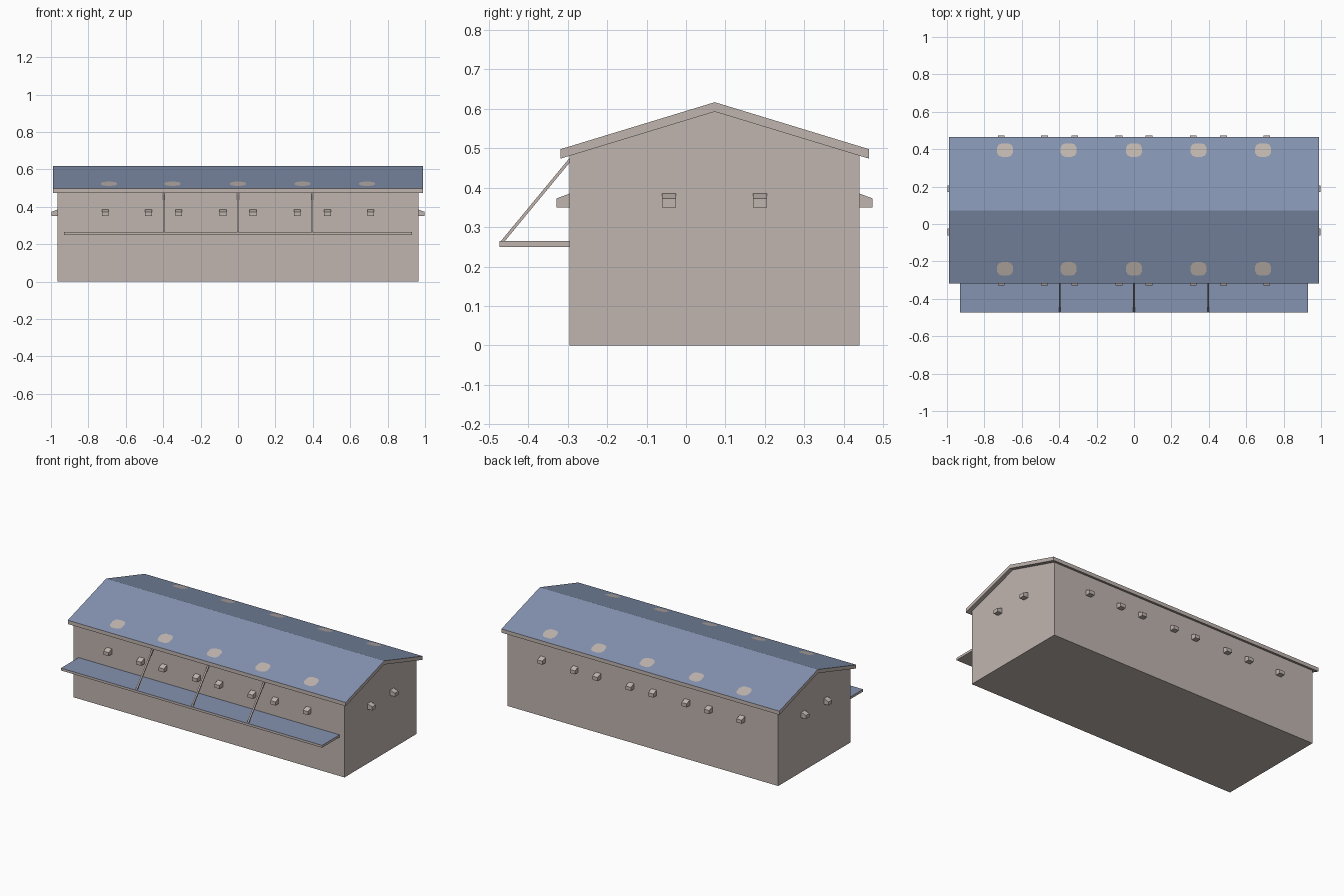
import bpy, math
from mathutils import Vector

if "Cube" in bpy.data.objects:
    bpy.data.objects.remove(bpy.data.objects["Cube"])


def lin(r, g, b):
    f = lambda c: c / 12.92 if c <= 0.04045 else ((c + 0.055) / 1.055) ** 2.4
    return (f(r / 255), f(g / 255), f(b / 255), 1.0)


def material(name, rgb):
    m = bpy.data.materials.new(name)
    m.diffuse_color = lin(*rgb)
    m.use_nodes = True
    m.node_tree.nodes["Principled BSDF"].inputs["Base Color"].default_value = m.diffuse_color
    return m


BEIGE = material("warm_beige", (192, 181, 175))
BLUE = material("slate_blue", (132, 147, 176))


def make(name, verts, faces, blue_top=False):
    """Mesh object; upward faces become blue when blue_top is set."""
    me = bpy.data.meshes.new(name)
    me.from_pydata(verts, [], faces)
    me.materials.append(BEIGE)
    me.materials.append(BLUE)
    me.update()
    if blue_top:
        for p in me.polygons:
            p.material_index = 1 if p.normal.z > 0.5 else 0
    ob = bpy.data.objects.new(name, me)
    bpy.context.collection.objects.link(ob)
    return ob


def prism(name, profile, x0, x1, blue_top=False):
    """Extrude a (y, z) profile, listed counter-clockwise seen from +x."""
    n = len(profile)
    verts = [(x, y, z) for x in (x0, x1) for y, z in profile]
    faces = [tuple(reversed(range(n))), tuple(range(n, 2 * n))]
    faces += [(i, (i + 1) % n, n + (i + 1) % n, n + i) for i in range(n)]
    return make(name, verts, faces, blue_top)


RIDGE, SLOPE = 0.073, 0.3045
FRONT, BACK, HALF = -0.295, 0.440, 0.965


def roof_z(y, ridge_z):
    return ridge_z - SLOPE * abs(y - RIDGE)


# gabled hall
prism("hall_walls", [(FRONT, 0), (BACK, 0), (BACK, roof_z(BACK, 0.593)),
                     (RIDGE, 0.593), (FRONT, roof_z(FRONT, 0.593))], -HALF, HALF)

# overhanging roof slab
a, b = -0.318, 0.464
prism("roof", [(a, roof_z(a, 0.593)), (RIDGE, 0.593), (b, roof_z(b, 0.593)),
               (b, roof_z(b, 0.617)), (RIDGE, 0.617), (a, roof_z(a, 0.617))],
      -0.99, 0.99, True)

# front awning with slanted tie rods
prism("awning", [(-0.473, 0.25), (FRONT, 0.25), (FRONT, 0.265), (-0.473, 0.265)],
      -0.93, 0.93, True)
for x in (-0.397, 0, 0.397):
    prism("awning_tie_rod", [(-0.471, 0.263), (-0.461, 0.263),
                             (FRONT, 0.464), (FRONT, 0.476)], x - 0.005, x + 0.005)


# wall lamps: small hooded boxes sitting against the walls
def lamp(pos, angle):
    ob = prism("wall_lamp", [(-0.033, 0.35), (0.002, 0.35), (0.002, 0.386),
                             (-0.033, 0.373)], -0.018, 0.018)
    ob.location = pos
    ob.rotation_euler.z = angle


for x in (0.08, 0.317, 0.478, 0.71):
    for s in (-1, 1):
        lamp((s * x, FRONT, 0), 0)
        lamp((s * x, BACK, 0), math.pi)
for y in (-0.043, 0.188):
    lamp((HALF, y, 0), math.pi / 2)
    lamp((-HALF, y, 0), -math.pi / 2)

# pale rounded patches painted on both roof slopes
for x in (-0.69, -0.35, 0, 0.345, 0.69):
    for yc in (-0.24, 0.395):
        pts = []
        for i in range(12):
            t = 2 * math.pi * (i + 0.5) / 12
            c, s = math.cos(t), math.sin(t)
            px = x + 0.043 * math.copysign(abs(c) ** 0.7, c)
            py = yc + 0.037 * math.copysign(abs(s) ** 0.7, s)
            pts.append((px, py, roof_z(py, 0.6185)))
        make("roof_patch", pts, [tuple(range(12))])
